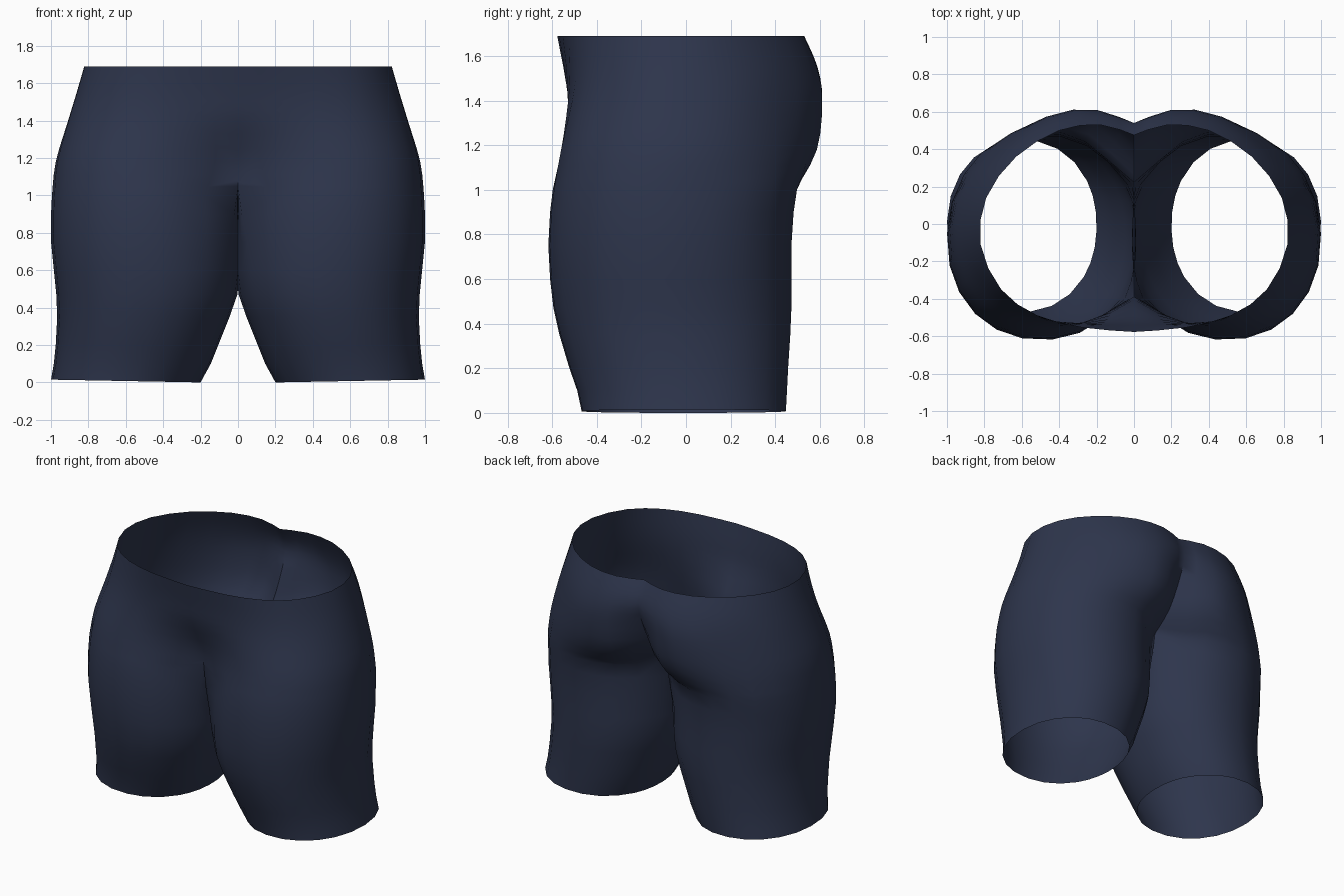
import bpy, bmesh, math
from mathutils import Vector

if "Cube" in bpy.data.objects:
    bpy.data.objects.remove(bpy.data.objects["Cube"])

OUTER = 19   # points from front centre round the hip to back centre
INNER = 5    # extra points on the inside of the thigh
A_FRONT, A_BACK = math.radians(-145), math.radians(150)
CROTCH = 1.0

# Thigh sections: height, outer x, inner x, front depth, back depth
LEG = [
    (0.00, 1.00, 0.20, 0.47, 0.45),
    (0.10, 0.985, 0.145, 0.49, 0.455),
    (0.20, 0.975, 0.105, 0.525, 0.46),
    (0.35, 0.967, 0.045, 0.57, 0.47),
    (0.47, 0.972, 0.003, 0.597, 0.475),
    (0.60, 0.985, -0.012, 0.612, 0.475),
    (0.75, 1.00, -0.012, 0.62, 0.475),
    (0.90, 1.00, -0.010, 0.612, 0.485),
    (CROTCH, 0.995, 0.0, 0.60, 0.50),
]

# Hip half sections: height, then (x, y) from front centre to back centre
HIPS = [
    (1.18, [(0, -.42), (.28, -.53), (.57, -.56), (.83, -.44), (.965, -.17),
            (.945, .14), (.77, .40), (.50, .555), (.20, .575), (0, .38)]),
    (1.40, [(0, -.518), (.28, -.53), (.55, -.51), (.77, -.39), (.905, -.14),
            (.875, .16), (.72, .39), (.46, .575), (.20, .61), (0, .50)]),
    (1.55, [(0, -.55), (.28, -.537), (.54, -.49), (.74, -.36), (.86, -.12),
            (.83, .15), (.67, .39), (.42, .555), (.18, .59), (0, .54)]),
    (1.69, [(0, -.577), (.28, -.553), (.52, -.487), (.71, -.35), (.82, -.11),
            (.79, .14), (.63, .36), (.40, .50), (.18, .53), (0, .475)]),
]


def spow(v, p):
    return math.copysign(abs(v) ** p, v)


def spline(pts, steps):
    """Smooth curve through the points."""
    p = [pts[0]] + list(pts) + [pts[-1]]
    out = []
    for i in range(1, len(p) - 2):
        a, b, c, d = p[i - 1:i + 3]
        for s in range(steps):
            t = s / steps
            out.append(0.5 * (2 * b + (c - a) * t + (2 * a - 5 * b + 4 * c - d) * t * t
                              + (3 * b - a - 3 * c + d) * t ** 3))
    out.append(pts[-1])
    return out


def leg_ring(z, xo, xi, front, back):
    cx, rx, cy = (xo + xi) / 2, (xo - xi) / 2, -0.07 * min(1, z / 0.5) - 0.01
    angles = [A_FRONT + (A_BACK - A_FRONT) * i / (OUTER - 1) for i in range(OUTER)]
    gap = 2 * math.pi - (A_BACK - A_FRONT)
    angles += [A_BACK + gap * (j + 1) / (INNER + 1) for j in range(INNER)]
    flat = max(0, (z - 0.47) / (CROTCH - 0.47)) ** 2
    ring = []
    for i, a in enumerate(angles):
        s = spow(math.sin(a), 0.94)
        x = cx + rx * spow(math.cos(a), 0.94)
        y = cy + s * (back - cy if s > 0 else front + cy)
        h = z
        if i == 0 or i >= OUTER - 1:          # thigh flattens against its twin
            x = xi + (x - xi) * (1 - flat)
            if z == CROTCH:                   # the crotch seam sags in the middle
                x = 0
                h = z + 0.05 - 0.09 * (1 - min(1, abs(y - cy) / 0.3))
        if z == 0:                            # hem rises slightly outwards
            h = 0.015 * (x - xi) / (xo - xi)
        ring.append(Vector((x, y, h)))
    return ring


bm = bmesh.new()


def add(ring):
    return [bm.verts.new(p) for p in ring]


def bridge(lo, hi, closed):
    n = len(lo)
    for i in range(n if closed else n - 1):
        j = (i + 1) % n
        bm.faces.new((lo[i], lo[j], hi[j], hi[i]))


# Thigh tube
leg = [leg_ring(*row) for row in LEG]
rows = [add(r) for r in leg]
for lo, hi in zip(rows, rows[1:]):
    bridge(lo, hi, True)

# Hip shell, growing from the outer part of the top thigh ring
sections = [leg[-1][:OUTER]]
for z, pts in HIPS:
    sections.append(spline([Vector((x, y, z)) for x, y in pts], 2))
columns = [spline([s[i] for s in sections], 3) for i in range(OUTER)]
prev = rows[-1][:OUTER]
for k in range(1, len(columns[0])):
    ring = [c[k].copy() for c in columns]
    ring[0].x = ring[-1].x = 0
    cur = add(ring)
    bridge(prev, cur, False)
    prev = cur

mesh = bpy.data.meshes.new("shorts")
bm.to_mesh(mesh)
bm.free()
shorts = bpy.data.objects.new("shorts", mesh)
bpy.context.collection.objects.link(shorts)

# Navy cloth
cloth = bpy.data.materials.new("navy_cloth")
cloth.diffuse_color = (0.027, 0.036, 0.073, 1)
cloth.use_nodes = True
cloth.node_tree.nodes["Principled BSDF"].inputs["Base Color"].default_value = cloth.diffuse_color
mesh.materials.append(cloth)

# Second half
mirror = shorts.modifiers.new("mirror", 'MIRROR')
mirror.use_axis[0] = True
mirror.use_mirror_merge = True
mirror.merge_threshold = 0.001

bpy.context.view_layer.objects.active = shorts
shorts.select_set(True)
bpy.ops.object.modifier_apply(modifier="mirror")
bpy.ops.object.shade_smooth_by_angle(angle=math.radians(60))
